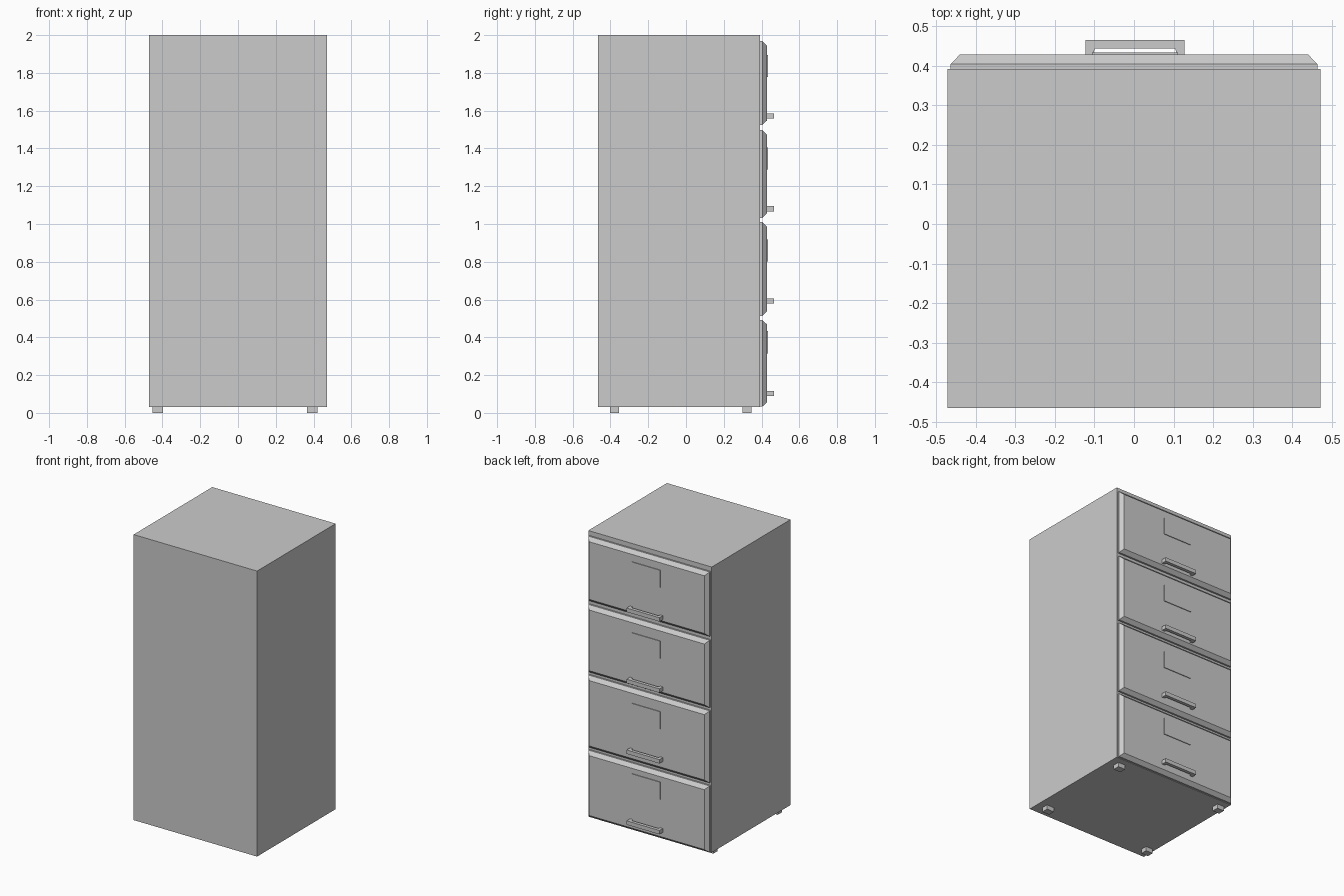
import bpy
import bmesh

cube = bpy.data.objects.get("Cube")
if cube:
    bpy.data.objects.remove(cube)

# Single painted-metal colour
metal = bpy.data.materials.new("light_grey_metal")
metal.use_nodes = True
grey = (0.6, 0.6, 0.6, 1)
metal.diffuse_color = grey
metal.node_tree.nodes["Principled BSDF"].inputs["Base Color"].default_value = grey


def finish(name, bm):
    bmesh.ops.recalc_face_normals(bm, faces=bm.faces)
    mesh = bpy.data.meshes.new(name)
    bm.to_mesh(mesh)
    bm.free()
    mesh.materials.append(metal)
    obj = bpy.data.objects.new(name, mesh)
    bpy.context.collection.objects.link(obj)
    return obj


def box(name, x, y, z):
    """Box from (low, high) ranges on each axis."""
    bm = bmesh.new()
    bmesh.ops.create_cube(bm, size=1)
    for v in bm.verts:
        v.co = [r[0] if c < 0 else r[1] for c, r in zip(v.co, (x, y, z))]
    return finish(name, bm)


def extruded(name, outline, z0, z1):
    """Prism from an xy outline."""
    bm = bmesh.new()
    face = bm.faces.new([bm.verts.new((x, y, z0)) for x, y in outline])
    top = bmesh.ops.extrude_face_region(bm, geom=[face])["geom"]
    bmesh.ops.translate(bm, vec=(0, 0, z1 - z0),
                        verts=[v for v in top if isinstance(v, bmesh.types.BMVert)])
    return finish(name, bm)


FRONT, LIP, FACE = 0.392, 0.404, 0.428


def drawer_front(name, z0, z1):
    """Slab with a chamfered outer rim."""
    bm = bmesh.new()
    rings = []
    for y, inset in ((FRONT, 0), (LIP, 0), (FACE, 0.023)):
        x, a, b = 0.463 - inset, z0 + inset, z1 - inset
        rings.append([bm.verts.new((px, y, pz))
                      for px, pz in ((-x, a), (x, a), (x, b), (-x, b))])
    for r, s in zip(rings, rings[1:]):
        for i in range(4):
            j = (i + 1) % 4
            bm.faces.new((r[i], r[j], s[j], s[i]))
    bm.faces.new(rings[0])
    bm.faces.new(rings[-1])
    return finish(name, bm)


# Cabinet body
box("cabinet_body", (-0.471, 0.471), (-0.465, FRONT), (0.03, 2.0))

# Feet
for side, x in (("right", (-0.452, -0.398)), ("left", (0.364, 0.42))):
    for end, y in (("front", (-0.402, -0.355)), ("back", (0.3, 0.347))):
        box(f"{end}_{side}_foot", x, y, (0, 0.03))

# Drawers: bottom, top, handle base, label base
handle = [(-0.123, FACE), (-0.123, 0.465), (0.128, 0.465), (0.128, FACE),
          (0.109, FACE), (0.104, 0.443), (-0.099, 0.443), (-0.104, FACE)]
drawers = [(0.033, 0.492, 0.09, 0.315), (0.513, 1.01, 0.579, 0.801),
           (1.032, 1.497, 1.067, 1.288), (1.524, 1.968, 1.558, 1.777)]
for n, (low, high, grip, label) in enumerate(drawers, 1):
    drawer_front(f"drawer_front_{n}", low, high)
    extruded(f"drawer_handle_{n}", handle, grip, grip + 0.027)
    box(f"label_plate_{n}", (-0.106, 0.111), (FACE, 0.433), (label, label + 0.118))
